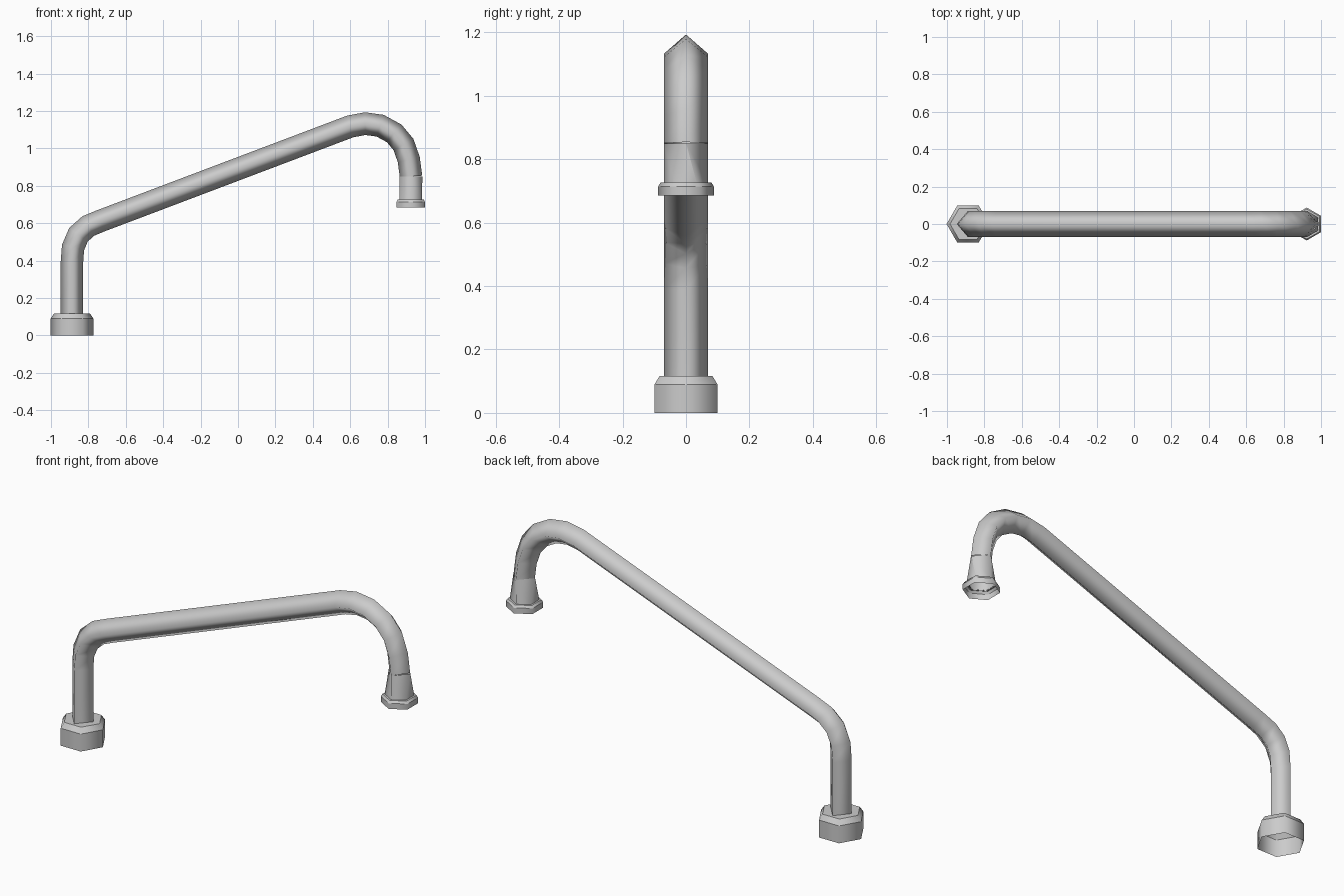
import bpy
from math import cos, sin, pi
from mathutils import Vector

if "Cube" in bpy.data.objects:
    bpy.data.objects.remove(bpy.data.objects["Cube"])


def make(name, verts, faces):
    me = bpy.data.meshes.new(name)
    me.from_pydata([tuple(v) for v in verts], [], faces)
    me.update()
    me.shade_smooth()
    ob = bpy.data.objects.new(name, me)
    bpy.context.collection.objects.link(ob)
    return ob


def loft(verts, faces, rings):
    """Join successive rings with quads, using fresh vertices."""
    base, n = len(verts), len(rings[0])
    for ring in rings:
        verts.extend(ring)
    for i in range(len(rings) - 1):
        for j in range(n):
            k = (j + 1) % n
            a, b = base + i * n, base + (i + 1) * n
            faces.append((a + j, a + k, b + k, b + j))


def hexagon(cx, r, z, turn):
    return [Vector((cx + r * cos(turn + j * pi / 3), r * sin(turn + j * pi / 3), z))
            for j in range(6)]


def collar(name, cx, turn, profile, closed_top):
    """Six-sided collar: every band is smooth on its own, sharp between bands."""
    verts, faces = [], []
    for (r0, z0), (r1, z1) in zip(profile, profile[1:]):
        loft(verts, faces, [hexagon(cx, r0, z0, turn), hexagon(cx, r1, z1, turn)])
    if closed_top:
        base = len(verts)
        r, z = profile[-1]
        verts.extend(hexagon(cx, r, z, turn))
        faces.append(tuple(range(base, base + 6)))
    return make(name, verts, faces)


# Spout: smooth four-sided tube swept in the xz plane
path = [(-.888, .115), (-.888, .39), (-.882, .47), (-.853, .538), (-.80, .585),
        (-.735, .612), (.60, 1.117), (.68, 1.132), (.76, 1.121), (.835, 1.08),
        (.885, 1.02), (.913, .94), (.925, .85)]
pts = [Vector((x, 0, z)) for x, z in path]
Y = Vector((0, 1, 0))
rings = []
for i, p in enumerate(pts):
    d_in = (p - pts[i - 1]).normalized() if i else Vector((0, 0, 1))
    d_out = (pts[i + 1] - p).normalized() if i + 1 < len(pts) else Vector((0, 0, -1))
    side = Y.cross((d_in + d_out).normalized())
    half = .06 / max(.8, cos(d_in.angle(d_out) / 2))
    rings.append([p + side * half, p + Y * .07, p - side * half, p - Y * .07])
verts, faces = [], []
loft(verts, faces, rings)
make("spout_pipe", verts, faces)

# Flared outlet: the diamond section opens into a hexagon
def outlet_ring(cx, z, w):
    s = [(-.0605, -w), (-.0605, w), (0, .07), (.0605, w), (.0605, -w), (0, -.07)]
    return [Vector((cx + x, y, z)) for x, y in s]

verts, faces = [], []
loft(verts, faces, [outlet_ring(.925, .85, .001), outlet_ring(.9235, .722, .035)])
for f in range(len(faces)):
    faces[f] = faces[f][::-1]
make("spout_outlet", verts, faces)

# Base nut and nozzle collar, both open underneath
collar("base_nut", -.8875, 0, [(.1145, 0), (.1145, .09), (.096, .117)], True)
collar("nozzle_collar", .9235, pi / 6,
       [(.0878, .685), (.0878, .714), (.08, .726), (.068, .726)], False)
